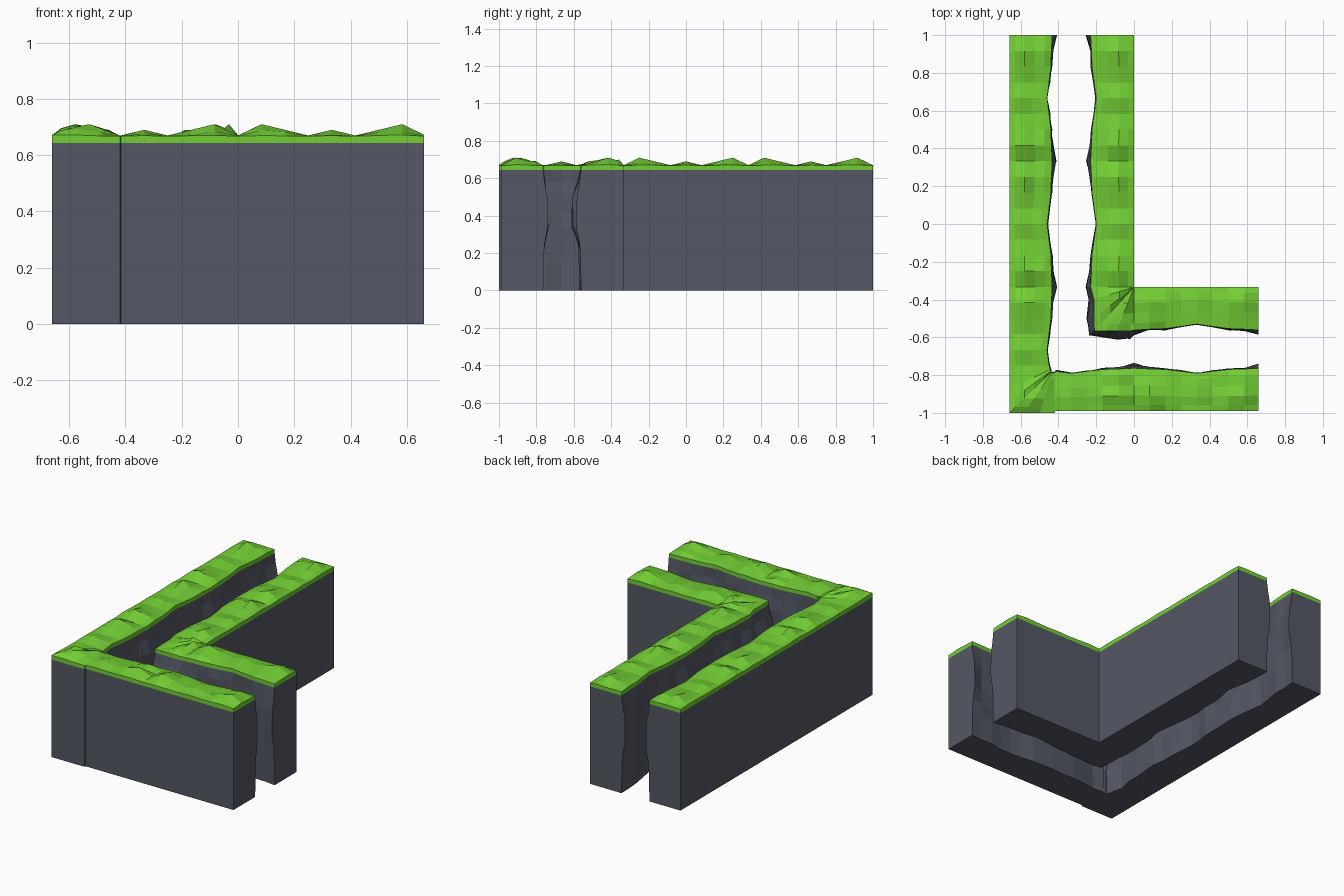
import bpy, bmesh, random
from mathutils import Vector

if "Cube" in bpy.data.objects:
    bpy.data.objects.remove(bpy.data.objects["Cube"])

random.seed(4)
TILE = 2 / 3
TOP = 0.643


def interp(table, v):
    """Piecewise linear lookup."""
    for (a, fa), (b, fb) in zip(table, table[1:]):
        if v <= b:
            return fa + (fb - fa) * max(0, v - a) / (b - a)
    return table[-1][1]


def seam(v):
    """Distance to the nearest tile seam."""
    m = v % TILE
    return min(m, TILE - m)


def lip(v):       # how far the grass edge leans into the gap
    return interp([(0, 1), (0.08, 0.85), (0.17, 0.75), (0.333, 0)], seam(v))


def bulge(v):     # how far the rock sticks out below the grass
    return interp([(0, 0.026), (0.083, 0.008), (0.333, 0.002)], seam(v))


def height(v):    # grass ridge line
    return interp([(0, 0.67), (0.083, 0.71), (0.25, 0.67), (0.333, 0.69)], seam(v))


BELLY = [(0, 0), (0.17, 0.1), (0.25, 0.3), (0.34, 1), (0.42, 1),
         (0.5, 0.9), (0.58, 0.3), (TOP, 0)]
RIDGE = [(0, 0.15), (0.14, 0.7), (0.36, 1), (0.6, 0.9), (0.84, 0.6), (1, 0.1)]


def loft(name, rings, material):
    """Closed solid through a row of equal cross-sections."""
    bm = bmesh.new()
    rows = [[bm.verts.new(p) for p in r] for r in rings]
    n = len(rows[0])
    for a, b in zip(rows, rows[1:]):
        for i in range(n):
            j = (i + 1) % n
            bm.faces.new((a[i], a[j], b[j], b[i]))
    bm.faces.new(rows[0])
    bm.faces.new(rows[-1][::-1])
    bmesh.ops.remove_doubles(bm, verts=bm.verts, dist=0.0005)
    bmesh.ops.recalc_face_normals(bm, faces=bm.faces)
    mesh = bpy.data.meshes.new(name)
    bm.to_mesh(mesh)
    bm.free()
    mesh.materials.append(material)
    bpy.context.collection.objects.link(bpy.data.objects.new(name, mesh))


def build_wall(name, stations):
    """Station: outer point, gap-side point, gap direction, bulge, ridge height."""
    rock_rings, grass_rings = [], []
    for k, (o, g, d, b, h) in enumerate(stations):
        o, g, d = (Vector((*p, 0)) for p in (o, g, d))
        up = Vector((0, 0, 1))
        end = k in (0, len(stations) - 1)
        rock = [o, o + up * TOP]
        for z, w in reversed(BELLY):
            chip = 0 if end or z == TOP else random.uniform(-0.008, 0.004)
            # keep flat ends flat while chipping the gap face
            rock.append(g + d * (b * w + chip) + up * z)
        rock_rings.append(rock)
        grass = [o + up * TOP]
        for t, w in RIDGE:
            w *= 1 if t == 0.36 else random.uniform(0.3, 1)
            grass.append(o.lerp(g, t) + up * (0.667 + (h - 0.667) * w))
        grass.append(g + up * TOP)
        grass_rings.append(grass)
    loft(name + "_rock", rock_rings, stone)
    loft(name + "_grass", grass_rings, green)


def make_material(name, colour):
    m = bpy.data.materials.new(name)
    m.diffuse_color = colour
    m.use_nodes = True
    m.node_tree.nodes["Principled BSDF"].inputs["Base Color"].default_value = m.diffuse_color
    return m


stone = make_material("stone", (0.09, 0.098, 0.13, 1))
green = make_material("grass", (0.17, 0.62, 0.035, 1))

# outer wall: long leg, corner, short leg
outer = []
for i in range(22):
    y = 1 - i / 12
    s = y - 1
    outer.append(((-0.66, y), (-0.46 + 0.027 * lip(s), y), (1, 0), bulge(s), height(s)))
for o, g, h in [((-0.66, -0.875), (-0.443, -0.77), 0.68),
                ((-0.66, -0.94), (-0.44, -0.778), 0.71),
                ((-0.66, -1), (-0.44, -0.785), 0.70),
                ((-0.58, -1), (-0.435, -0.786), 0.71),
                ((-0.50, -1), (-0.43, -0.787), 0.69),
                ((-0.42, -1), (-0.42, -0.788), 0.67)]:
    outer.append((o, g, (0.7, 0.7), 0.004, h))
for i in range(14):
    x = min(0.66, -0.415 + i / 12 if i == 0 else -5 / 12 + i / 12)
    outer.append(((x, -0.99), (x, -0.79 + 0.027 * lip(x)), (0, 1), bulge(x), height(x)))
build_wall("outer_wall", outer)

# inner wall: long leg, corner, short leg
inner = []
for i in range(17):
    y = 1 - i / 12
    s = y - 1
    inner.append(((0, y), (-0.2 - 0.03 * lip(s), y), (-1, 0), bulge(s), height(s)))
for g, d, b, h in [((-0.213, -0.40), (-1, 0), 0.028, 0.70),
                   ((-0.212, -0.50), (-1, 0), 0.04, 0.69),
                   ((-0.21, -0.565), (-0.75, -0.66), 0.033, 0.67),
                   ((-0.15, -0.567), (-0.2, -1), 0.032, 0.69),
                   ((-0.09, -0.567), (0, -1), 0.046, 0.71),
                   ((-0.02, -0.566), (0, -1), 0.046, 0.68)]:
    inner.append(((0, -0.333), g, d, b, h))
for i in range(9):
    x = min(0.66, i / 12)
    inner.append(((x, -0.333), (x, -0.53 - 0.032 * lip(x)), (0, -1), bulge(x), height(x)))
build_wall("inner_wall", inner)
